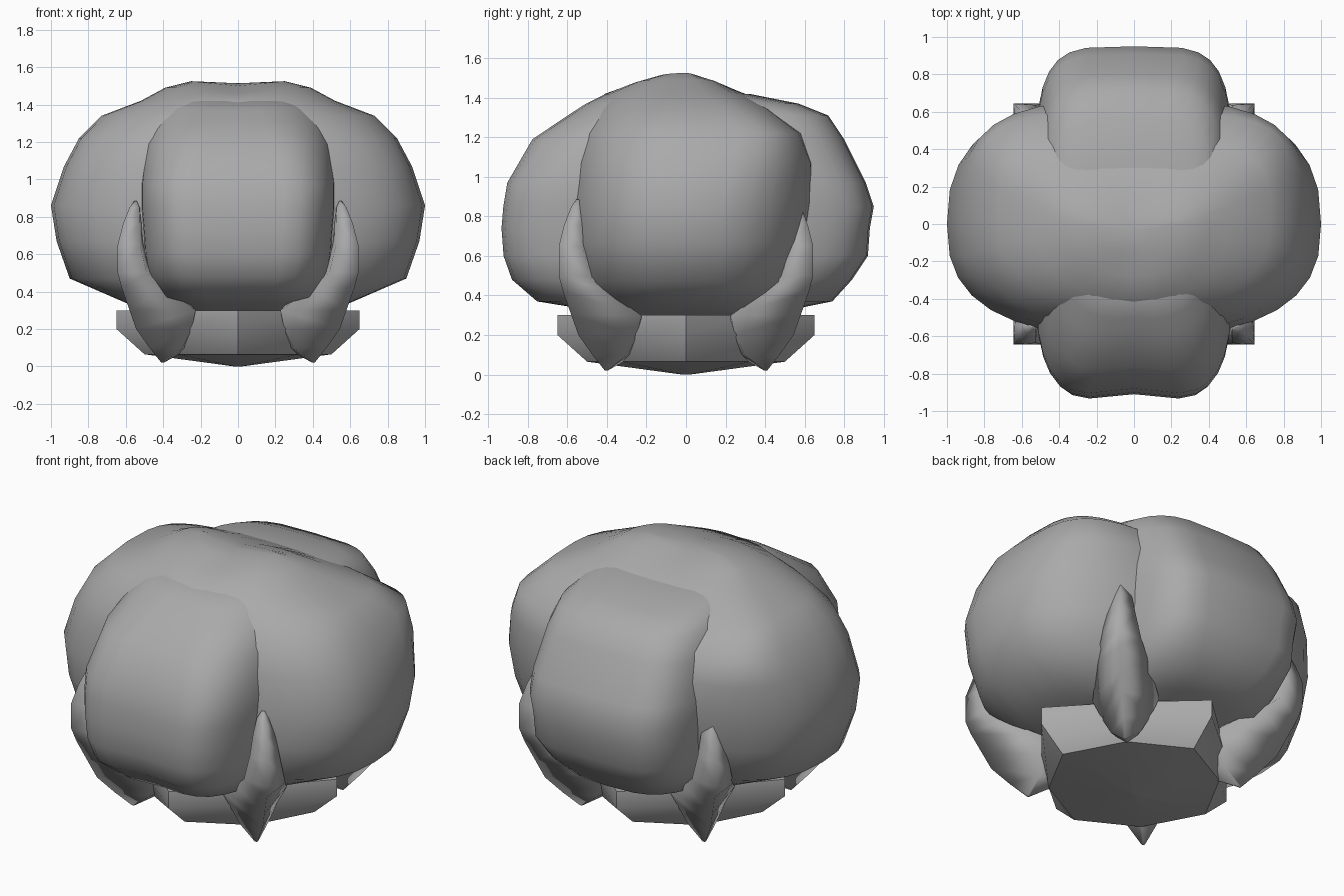
import bpy, bmesh, math

if "Cube" in bpy.data.objects:
    bpy.data.objects.remove(bpy.data.objects["Cube"])

grey = bpy.data.materials.new("plain_grey")
grey.use_nodes = True
COLOUR = (0.4, 0.4, 0.4, 1)
grey.diffuse_color = COLOUR
grey.node_tree.nodes["Principled BSDF"].inputs["Base Color"].default_value = COLOUR


def skin(name, rings, angle):
    """Bridge closed rings of points into a capped, smooth-shaded solid."""
    bm = bmesh.new()
    loops = [[bm.verts.new(p) for p in ring] for ring in rings]
    n = len(loops[0])
    for a, b in zip(loops, loops[1:]):
        for i in range(n):
            j = (i + 1) % n
            bm.faces.new((a[i], a[j], b[j], b[i]))
    caps = [bm.faces.new(loops[0]), bm.faces.new(loops[-1])]
    bmesh.ops.poke(bm, faces=caps)
    bmesh.ops.recalc_face_normals(bm, faces=bm.faces)
    mesh = bpy.data.meshes.new(name)
    bm.to_mesh(mesh)
    bm.free()
    mesh.materials.append(grey)
    obj = bpy.data.objects.new(name, mesh)
    bpy.context.collection.objects.link(obj)
    bpy.ops.object.select_all(action="DESELECT")
    obj.select_set(True)
    bpy.context.view_layer.objects.active = obj
    bpy.ops.object.shade_smooth_by_angle(angle=math.radians(angle))


def lobe_ring(z, half_x, front, back, front_power, back_power, groove, count=32):
    """Rounded slice, widest at y = 0, grooved down the front and over the top."""
    ring = []
    for i in range(count):
        t = math.tau * i / count
        c, s = math.cos(t), math.sin(t)
        reach, power = (back, back_power) if s > 0 else (-front, front_power)
        x = half_x * math.copysign(abs(c) ** (2 / power), c)
        y = reach * math.copysign(abs(s) ** (2 / power), s)
        dip = max(0, 1 - abs(x) / 0.3)
        if s < 0:
            y += groove * dip
        ring.append((x, y, z - (0.03 * dip if z > 1.45 else 0)))
    return ring


# Side lobes: height, half width, front, back, front and back squareness
side_levels = [
    (0.30, 0.42, -0.38, 0.38, 2.5, 2.5), (0.34, 0.60, -0.47, 0.47, 2.5, 2.5),
    (0.47, 0.90, -0.56, 0.57, 2.6, 2.6), (0.67, 0.97, -0.60, 0.65, 2.6, 2.5),
    (0.86, 1.00, -0.60, 0.68, 2.6, 2.5), (1.07, 0.93, -0.58, 0.66, 2.6, 3.2),
    (1.22, 0.85, -0.54, 0.59, 2.5, 4.5), (1.34, 0.73, -0.47, 0.43, 2.2, 4),
    (1.42, 0.52, -0.41, 0.30, 2.2, 3), (1.49, 0.39, -0.28, 0.17, 2.2, 2.5),
    (1.53, 0.25, -0.15, 0.05, 2.2, 2.2),
]
skin("side_lobes", [lobe_ring(*lv, 0) for lv in side_levels], 60)

# Front and back lobes: same columns
long_levels = [
    (0.30, 0.28, -0.44, 0.44, 3, 3), (0.34, 0.36, -0.60, 0.59, 3, 3),
    (0.37, 0.43, -0.78, 0.74, 3.4, 3.4), (0.48, 0.49, -0.90, 0.84, 4, 4),
    (0.60, 0.51, -0.94, 0.92, 4.2, 4.5), (0.74, 0.52, -0.95, 0.93, 4.2, 4.5),
    (0.85, 0.53, -0.94, 0.95, 4.2, 4.5), (0.97, 0.53, -0.92, 0.91, 4.2, 4.5),
    (1.19, 0.51, -0.80, 0.80, 3.4, 4.2), (1.31, 0.48, -0.63, 0.72, 2.6, 4),
    (1.37, 0.44, -0.54, 0.57, 2.4, 3.5), (1.42, 0.39, -0.44, 0.32, 2.4, 3),
]
skin("front_and_back_lobes", [lobe_ring(*lv, 0.04) for lv in long_levels], 60)

# Faceted base: height, radius toward the axes, radius toward the diagonals
base_rings = []
for z, axis_r, diag_r in [(0, 0.02, 0.02), (0.065, 0.50, 0.46),
                          (0.20, 0.65, 0.50), (0.30, 0.65, 0.48)]:
    base_rings.append([((diag_r if i % 2 else axis_r) * math.cos(i * math.pi / 4),
                        (diag_r if i % 2 else axis_r) * math.sin(i * math.pi / 4), z)
                       for i in range(8)])
skin("base", base_rings, 50)

# Claws on the diagonals: height, inner, middle and outer radius, half thickness
claw_levels = [
    (0.02, 0.56, 0.57, 0.58, 0.01), (0.10, 0.36, 0.50, 0.67, 0.08),
    (0.20, 0.30, 0.48, 0.77, 0.13), (0.30, 0.32, 0.50, 0.82, 0.18),
    (0.42, 0.48, 0.70, 0.88, 0.14), (0.50, 0.60, 0.80, 0.91, 0.11),
    (0.65, 0.70, 0.82, 0.91, 0.08), (0.76, 0.72, 0.80, 0.87, 0.06),
    (0.85, 0.74, 0.78, 0.82, 0.035), (0.885, 0.77, 0.775, 0.78, 0.01),
]
h = math.sqrt(0.5)
for side, sx in (("left", 1), ("right", -1)):
    for end, sy in (("front", -1), ("back", 1)):
        rings = []
        for z, inner, middle, outer, w in claw_levels:
            corners = [(outer, 0), (middle, w), (inner, 0), (middle, -w)]
            rings.append([(sx * h * (r - t), sy * h * (r + t), z) for r, t in corners])
        skin(f"{end}_{side}_claw", rings, 120)
